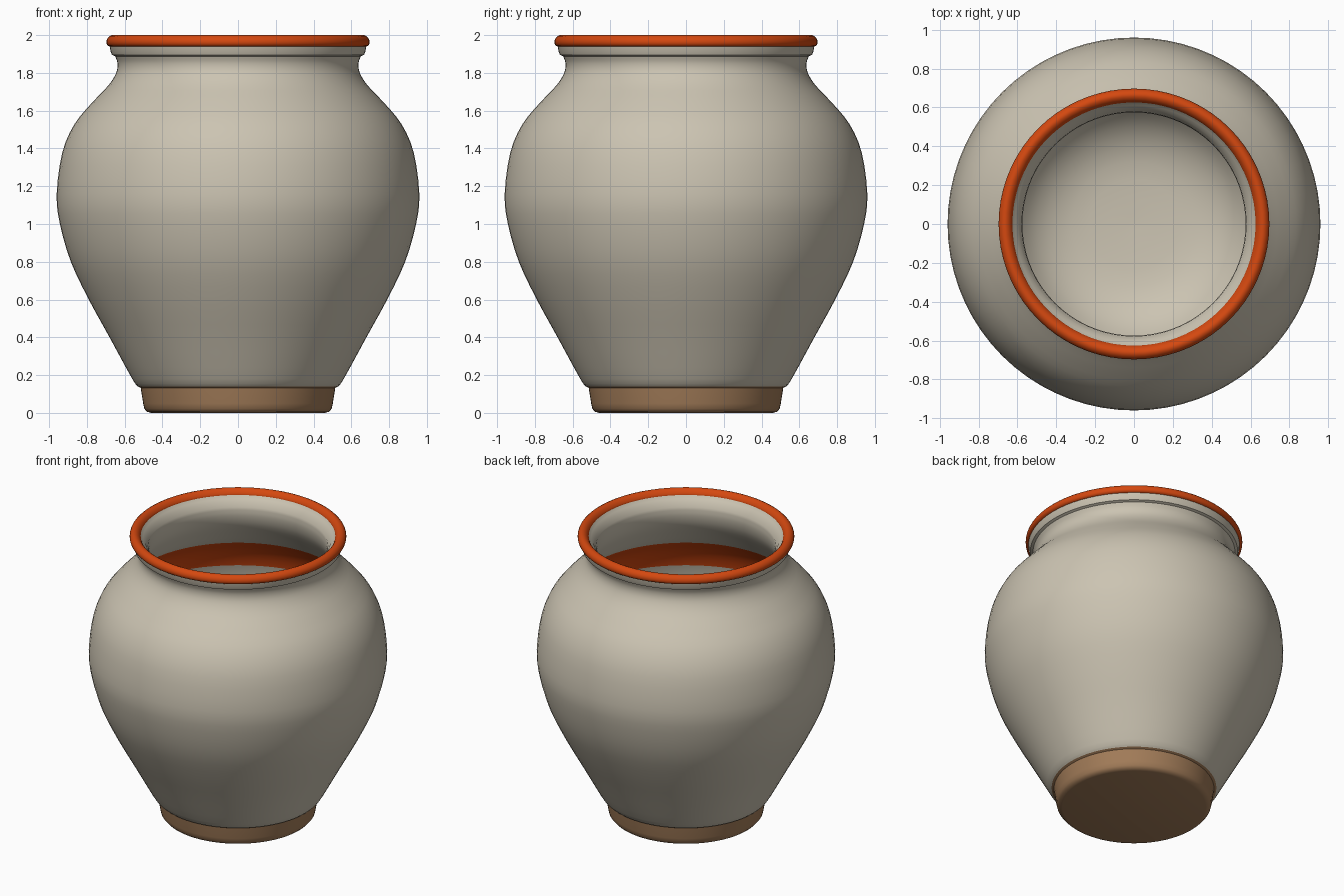
import bpy, math
from mathutils import Vector

if "Cube" in bpy.data.objects:
    bpy.data.objects.remove(bpy.data.objects["Cube"])

SEG = 72

def material(name, rgb):
    m = bpy.data.materials.new(name)
    m.diffuse_color = (*rgb, 1)
    m.use_nodes = True
    m.node_tree.nodes["Principled BSDF"].inputs["Base Color"].default_value = m.diffuse_color
    return m

clay = material("pale grey clay", (0.60, 0.55, 0.445))
orange = material("burnt orange glaze", (0.66, 0.065, 0.005))
brown = material("brown clay", (0.36, 0.20, 0.098))

def smooth_profile(pts, n=3):
    """Catmull-Rom curve through (radius, height) points."""
    p = [Vector(q) for q in pts]
    p = [2 * p[0] - p[1]] + p + [2 * p[-1] - p[-2]]
    out = []
    for i in range(1, len(p) - 2):
        a, b, c, d = p[i - 1:i + 3]
        for k in range(n):
            t = k / n
            out.append(0.5 * (2 * b + (c - a) * t + (2 * a - 5 * b + 4 * c - d) * t * t
                              + (3 * b - a - 3 * c + d) * t ** 3))
    return [tuple(v) for v in out] + [tuple(pts[-1])]

def lathe(name, prof, mats, closed=False, caps=(), rule=None, angle=40):
    """Spin a profile about z; caps lists profile indices closed by a disc."""
    verts, faces, ids = [], [], []
    for r, z in prof:
        for s in range(SEG):
            a = 2 * math.pi * s / SEG
            verts.append((r * math.cos(a), r * math.sin(a), z))
    n = len(prof)
    for i in range(n if closed else n - 1):
        j = (i + 1) % n
        for s in range(SEG):
            t = (s + 1) % SEG
            faces.append((i * SEG + s, i * SEG + t, j * SEG + t, j * SEG + s))
            ids.append(rule(i, (prof[i][1] + prof[j][1]) / 2) if rule else 0)
    for i, up in caps:
        ring = [i * SEG + s for s in range(SEG)]
        faces.append(tuple(ring if up else ring[::-1]))
        ids.append(0)
    me = bpy.data.meshes.new(name)
    me.from_pydata(verts, [], faces)
    for m in mats:
        me.materials.append(m)
    me.polygons.foreach_set("material_index", ids)
    ob = bpy.data.objects.new(name, me)
    bpy.context.collection.objects.link(ob)
    bpy.ops.object.select_all(action='DESELECT')
    ob.select_set(True)
    bpy.context.view_layer.objects.active = ob
    bpy.ops.object.shade_smooth_by_angle(angle=math.radians(angle))
    return ob

# Jar body: outer wall, neck and collar, then the inner wall down to the floor
outer = smooth_profile([(0.53, 0.14), (0.56, 0.18), (0.68, 0.40), (0.79, 0.60), (0.885, 0.80),
                        (0.943, 1.0), (0.96, 1.16), (0.93, 1.38), (0.865, 1.53), (0.77, 1.645),
                        (0.685, 1.735), (0.645, 1.80), (0.638, 1.85), (0.65, 1.888)])
lip = [(0.667, 1.895), (0.675, 1.915), (0.68, 1.945), (0.65, 1.965), (0.627, 1.965),
       (0.612, 1.945), (0.595, 1.93), (0.59, 1.915)]
inner = smooth_profile([(0.578, 1.90), (0.576, 1.84), (0.60, 1.76), (0.665, 1.66), (0.725, 1.58),
                        (0.82, 1.48), (0.875, 1.35), (0.90, 1.16), (0.885, 1.0), (0.825, 0.80),
                        (0.73, 0.60), (0.62, 0.42), (0.50, 0.28), (0.32, 0.20), (0.03, 0.18)])
start = len(outer) + len(lip)
# Orange glaze band under the shoulder on the inside only
lathe("jar_body", outer + lip + inner, [clay, orange],
      caps=[(start + len(inner) - 1, True)],
      rule=lambda i, z: 1 if i >= start and 1.36 < z < 1.58 else 0)

# Rounded orange rim
lathe("rim", smooth_profile([(0.672, 1.938), (0.69, 1.945), (0.697, 1.963), (0.690, 1.985),
                             (0.668, 2.0), (0.645, 1.993), (0.630, 1.975), (0.627, 1.96),
                             (0.65, 1.95)], 2), [orange], closed=True)

# Brown foot, slightly tapered with a rounded bottom edge
lathe("foot", [(0.46, 0.0), (0.482, 0.006), (0.496, 0.022), (0.502, 0.05), (0.515, 0.132),
               (0.53, 0.14)], [brown], caps=[(0, False), (5, True)])
